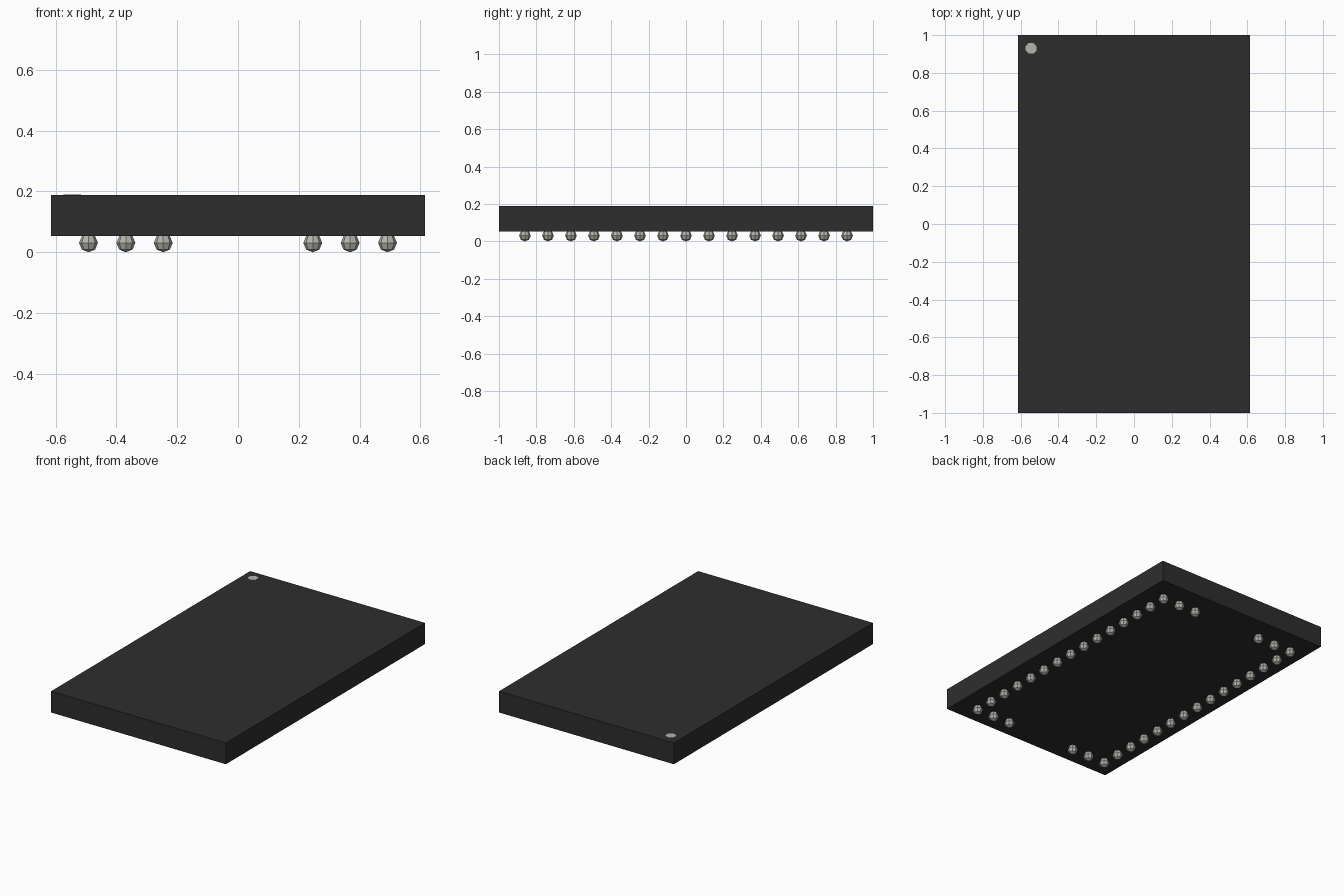
import bpy
import math

old = bpy.data.objects.get("Cube")
if old:
    bpy.data.objects.remove(old, do_unlink=True)


def make_material(name, colour):
    mat = bpy.data.materials.new(name)
    mat.use_nodes = True
    mat.diffuse_color = (*colour, 1)
    mat.node_tree.nodes["Principled BSDF"].inputs["Base Color"].default_value = (*colour, 1)
    return mat


black = make_material("black_resin", (0.027, 0.027, 0.027))
silver = make_material("silver_solder", (0.46, 0.46, 0.42))


def finish(name, mat):
    obj = bpy.context.object
    obj.name = name
    obj.data.materials.append(mat)
    return obj


WIDTH, LENGTH = 1.23, 2.0
BOTTOM, TOP = 0.053, 0.188
PITCH, RADIUS = 0.123, 0.031

# Flat package body
bpy.ops.mesh.primitive_cube_add(size=1, location=(0, 0, (BOTTOM + TOP) / 2))
body = finish("package_body", black)
body.scale = (WIDTH, LENGTH, TOP - BOTTOM)

# Thin dot marking the first corner
bpy.ops.mesh.primitive_cylinder_add(
    vertices=8, radius=0.031, depth=0.004, location=(-0.545, 0.93, TOP),
    rotation=(0, 0, math.pi / 8))
finish("corner_dot", silver)

# Low-poly solder ball shared by every contact
bpy.ops.mesh.primitive_uv_sphere_add(segments=8, ring_count=4, radius=RADIUS)
ball = finish("solder_ball", silver)
ball_mesh = ball.data
bpy.data.objects.remove(ball, do_unlink=True)

# Full columns along both sides, with short returns at each end
for side in (-1, 1):
    for row in range(-7, 8):
        columns = (4, 3, 2) if abs(row) == 7 else (4,)
        for column in columns:
            ball = bpy.data.objects.new("solder_ball", ball_mesh)
            ball.location = (side * column * PITCH, row * PITCH, RADIUS)
            bpy.context.collection.objects.link(ball)
